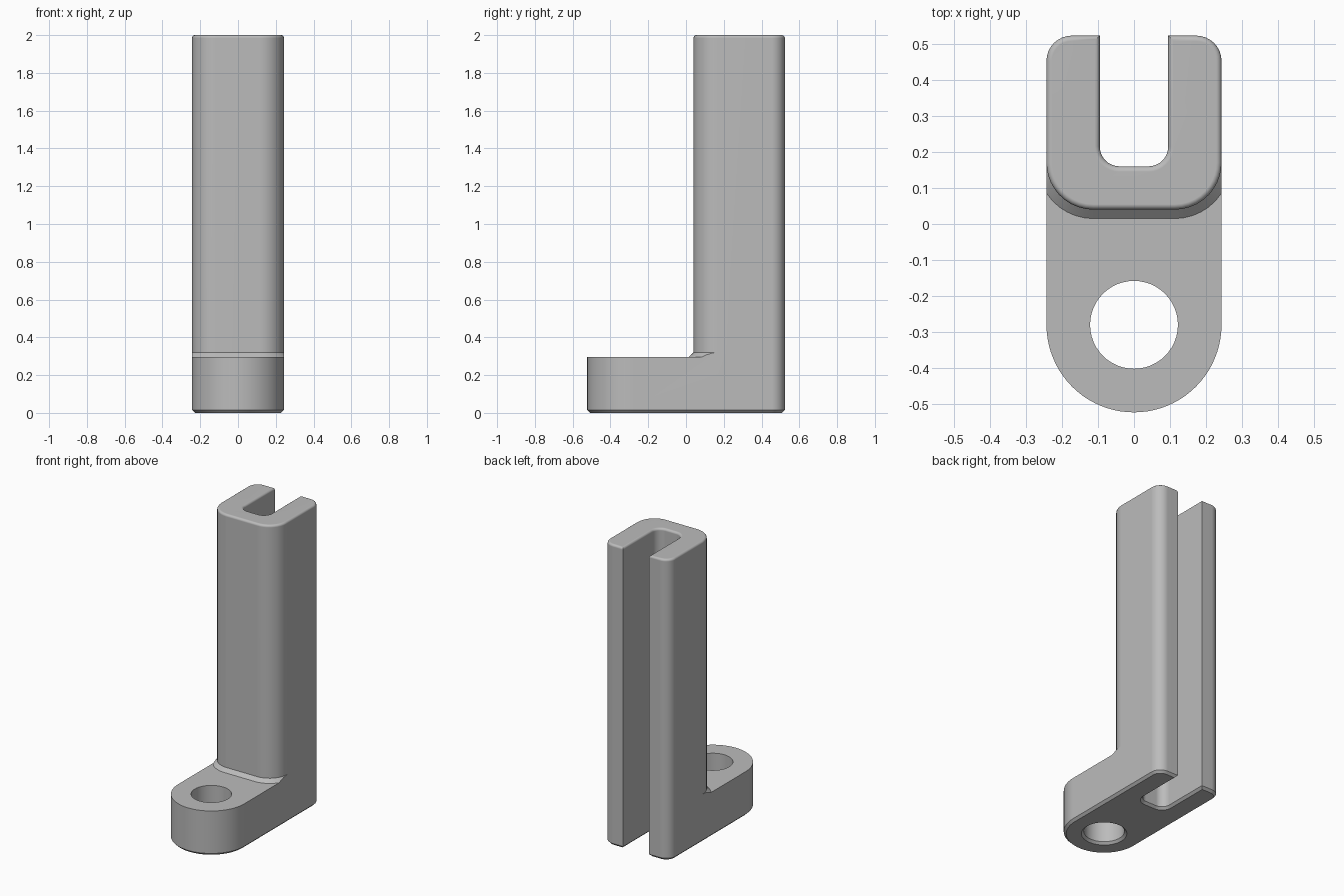
import bpy, bmesh
from math import sin, cos, acos, pi

cube = bpy.data.objects.get("Cube")
if cube:
    bpy.data.objects.remove(cube, do_unlink=True)

W, SLOT, TOP = 0.243, 0.095, 2.0        # half width, slot half width, height
FOOT, SKIRT, RISE = 0.297, 0.025, 0.023  # foot height, weld skirt run and rise
EDGE = 0.015                             # edge bevel
CORNER, CORNER_Y = 0.13, 0.17            # front column corner
BACK, BACK_R, SLOT_Y, SLOT_R = 0.523, 0.07, 0.16, 0.055
HOLE_Y, HOLE_R = -0.28, 0.122
PHI = acos(CORNER / (CORNER + SKIRT))    # where the skirt meets the side wall
N1 = 4

bm = bmesh.new()


def arc(cx, cy, r, a0, a1, n):
    angles = [a0 + (a1 - a0) * i / n for i in range(n + 1)]
    return [(cx + r * cos(a), cy + r * sin(a)) for a in angles]


def mirrored(pts):
    return pts + [(-x, y) for x, y in reversed(pts)]


def back_path(d):
    """Right back corner, round the slot, to the left back corner."""
    return mirrored(
        arc(W - BACK_R, BACK - BACK_R, BACK_R - d, 0, pi / 2, 8)
        + [(SLOT + d, BACK - d)]
        + arc(SLOT - SLOT_R, SLOT_Y + SLOT_R, SLOT_R + d, 0, -pi / 2, 8))


def front_path(d):
    """Rounded column front, left to right."""
    cx, r = CORNER - W, CORNER - d
    return mirrored(arc(cx, CORNER_Y, r, pi, pi + PHI, N1)
                    + arc(cx, CORNER_Y, r, pi + PHI, 1.5 * pi, 6)[1:])


def foot_path(d):
    nose = arc(0, HOLE_Y, W - d, pi, 2 * pi, 40)
    return [(d - W, CORNER_Y)] + nose + [(W - d, CORNER_Y)]


def ring(pts, z):
    return [bm.verts.new((x, y, z)) for x, y in pts]


def face(verts):
    verts = list(dict.fromkeys(verts))
    if len(verts) > 2:
        bm.faces.new(verts)


def bridge(a, b, closed=True):
    for i in range(len(a) if closed else len(a) - 1):
        j = (i + 1) % len(a)
        face([a[i], a[j], b[j], b[i]])


def fill(*loops):
    edges = []
    for loop in loops:
        for a, b in zip(loop, loop[1:] + loop[:1]):
            edges.append(bm.edges.get((a, b)) or bm.edges.new((a, b)))
    bmesh.ops.triangle_fill(bm, edges=edges, use_beauty=True, normal=(0, 0, 1))


# Chamfered underside of the whole outline
nb = len(back_path(0))
base = ring(back_path(EDGE) + foot_path(EDGE), 0)
low = ring(back_path(0) + foot_path(0), EDGE)
bridge(base, low)

# Column with rounded top edge
column = ring(back_path(0) + front_path(0), FOOT + RISE)
bridge([low[-1]] + low[:nb + 1], [column[-1]] + column[:nb + 1], False)
previous = column
for i in range(5):
    a = i * pi / 8
    d = EDGE * (1 - cos(a))
    current = ring(back_path(d) + front_path(d), TOP - EDGE + EDGE * sin(a))
    bridge(previous, current)
    previous = current
face(previous)

# Sloped skirt at the column front, trimmed flush with the sides
front = column[nb:]
skirt = [front[0]]
for v in front[1:-1]:
    x, y, z = v.co
    side = 1 if x > 0 else -1
    nx = (x - side * (W - CORNER)) / CORNER
    ny = (y - CORNER_Y) / CORNER
    t = min(1, (W - abs(x)) / max(SKIRT * abs(nx), 1e-9))
    skirt.append(bm.verts.new((x + nx * SKIRT * t, y + ny * SKIRT * t, z - RISE * t)))
skirt.append(front[-1])
bridge(front, skirt, False)

# Foot walls
nose_low = low[nb + 1:-1]
nose = ring(foot_path(0)[1:-1], FOOT)
bridge(nose_low, nose, False)
face([low[nb]] + skirt[:N1 + 1] + [nose[0], nose_low[0]])
face([low[-1]] + skirt[::-1][:N1 + 1] + [nose[-1], nose_low[-1]])

# Bolt hole, chamfered below, and the flat foot faces around it
holes = [ring(arc(0, HOLE_Y, r, 0, 2 * pi, 48)[:-1], z)
         for r, z in ((HOLE_R + EDGE, 0), (HOLE_R, EDGE), (HOLE_R, FOOT))]
bridge(holes[0], holes[1])
bridge(holes[1], holes[2])
fill(skirt[N1:len(skirt) - N1] + nose[::-1], holes[2])
fill(base, holes[0])
bmesh.ops.recalc_face_normals(bm, faces=bm.faces[:])

mesh = bpy.data.meshes.new("slotted_bracket")
bm.to_mesh(mesh)
bm.free()
bracket = bpy.data.objects.new("slotted_bracket", mesh)
bpy.context.collection.objects.link(bracket)

grey = bpy.data.materials.new("plain grey")
grey.use_nodes = True
colour = (0.5, 0.5, 0.5, 1)
grey.diffuse_color = colour
grey.node_tree.nodes["Principled BSDF"].inputs["Base Color"].default_value = colour
mesh.materials.append(grey)

# Smooth rounds with flat faces kept flat
bpy.ops.object.select_all(action="DESELECT")
bracket.select_set(True)
bpy.context.view_layer.objects.active = bracket
bpy.ops.object.shade_smooth_by_angle(angle=pi / 6)
weighted = bracket.modifiers.new("flat_normals", "WEIGHTED_NORMAL")
weighted.keep_sharp = True
